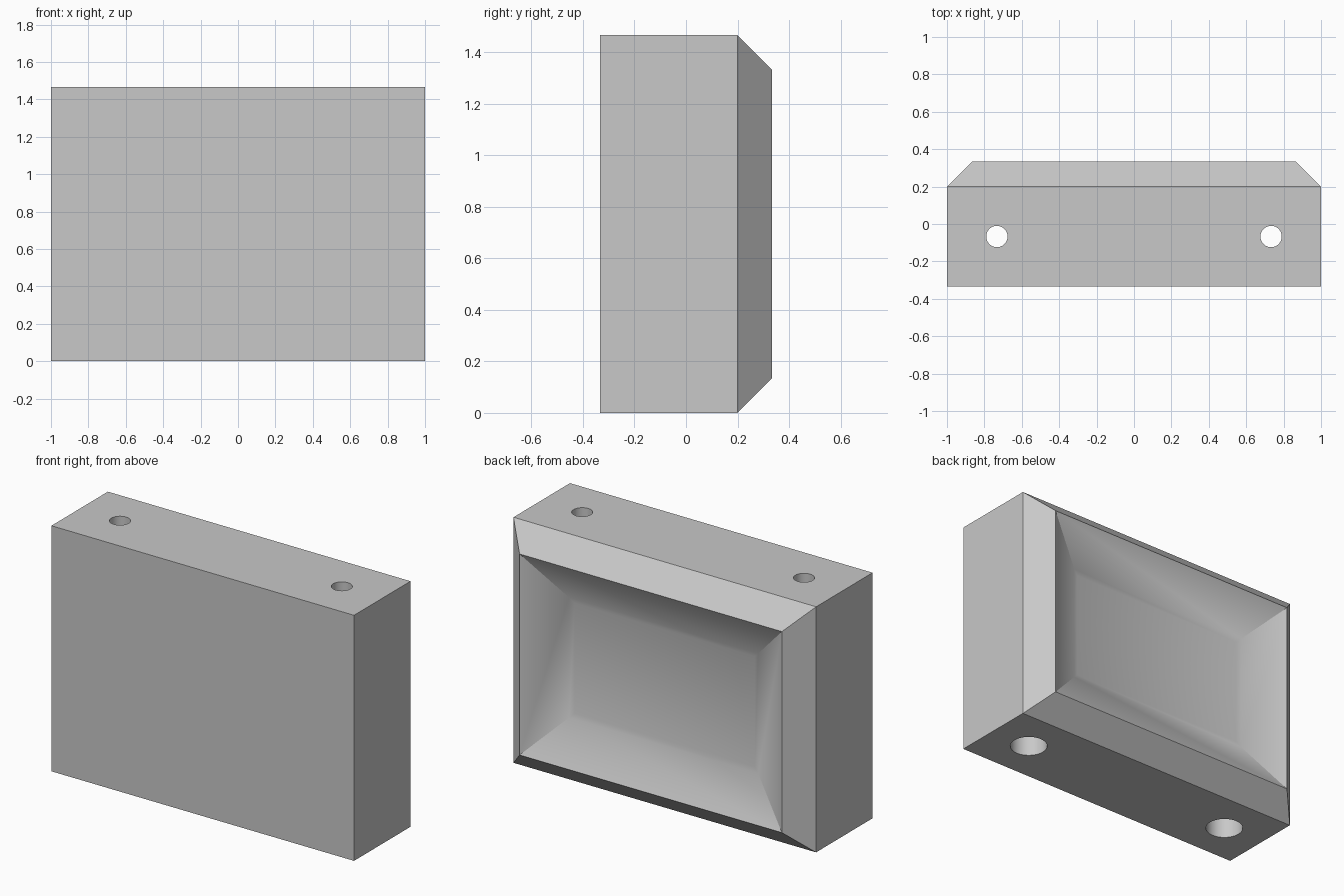
import bpy, bmesh, math

cube = bpy.data.objects.get("Cube")
if cube:
    bpy.data.objects.remove(cube, do_unlink=True)

WIDTH, HEIGHT = 2.0, 1.467
FRONT, SHOULDER, BACK = -0.333, 0.2, 0.333

grey = bpy.data.materials.new("light grey")
grey.use_nodes = True
colour = (0.58, 0.58, 0.58, 1)
grey.diffuse_color = colour
grey.node_tree.nodes["Principled BSDF"].inputs["Base Color"].default_value = colour


def loft(name, rings):
    """Skin a list of point rings and cap both ends."""
    bm = bmesh.new()
    loops = [[bm.verts.new(p) for p in ring] for ring in rings]
    for a, b in zip(loops, loops[1:]):
        for i in range(len(a)):
            j = (i + 1) % len(a)
            bm.faces.new((a[i], a[j], b[j], b[i]))
    bm.faces.new(loops[0])
    bm.faces.new(loops[-1])
    bmesh.ops.recalc_face_normals(bm, faces=bm.faces)
    mesh = bpy.data.meshes.new(name)
    bm.to_mesh(mesh)
    bm.free()
    mesh.materials.append(grey)
    obj = bpy.data.objects.new(name, mesh)
    bpy.context.collection.objects.link(obj)
    return obj


def rectangle(inset, y):
    x, low, high = WIDTH / 2 - inset, inset, HEIGHT - inset
    return [(-x, y, low), (x, y, low), (x, y, high), (-x, y, high)]


def circle(x, y, z, radius, sides=48):
    steps = [math.tau * i / sides for i in range(sides)]
    return [(x + radius * math.cos(t), y + radius * math.sin(t), z) for t in steps]


# Block with bevelled back rim and a shallow dished recess
block = loft("block", [
    rectangle(0, FRONT),
    rectangle(0, SHOULDER),
    rectangle(0.133, BACK),
    rectangle(0.375, BACK - 0.122),
    rectangle(0.405, BACK - 0.132),
])

# Stepped vertical screw holes, wide at the bottom and narrow at the top
for x in (-0.733, 0.733):
    profile = [(-0.1, 0.106), (0.8, 0.106), (0.8, 0.057), (HEIGHT + 0.1, 0.057)]
    cutter = loft("hole_cutter", [circle(x, -0.067, z, r) for z, r in profile])
    cutter.hide_render = True
    cut = block.modifiers.new("screw_hole", "BOOLEAN")
    cut.operation, cut.solver, cut.object = "DIFFERENCE", "EXACT", cutter
    bpy.context.view_layer.objects.active = block
    bpy.ops.object.modifier_apply(modifier=cut.name)
    bpy.data.objects.remove(cutter, do_unlink=True)

# Soft shading in the dish and holes, crisp outer edges
bpy.ops.object.select_all(action="DESELECT")
block.select_set(True)
bpy.context.view_layer.objects.active = block
bpy.ops.object.shade_smooth_by_angle(angle=math.radians(30))
